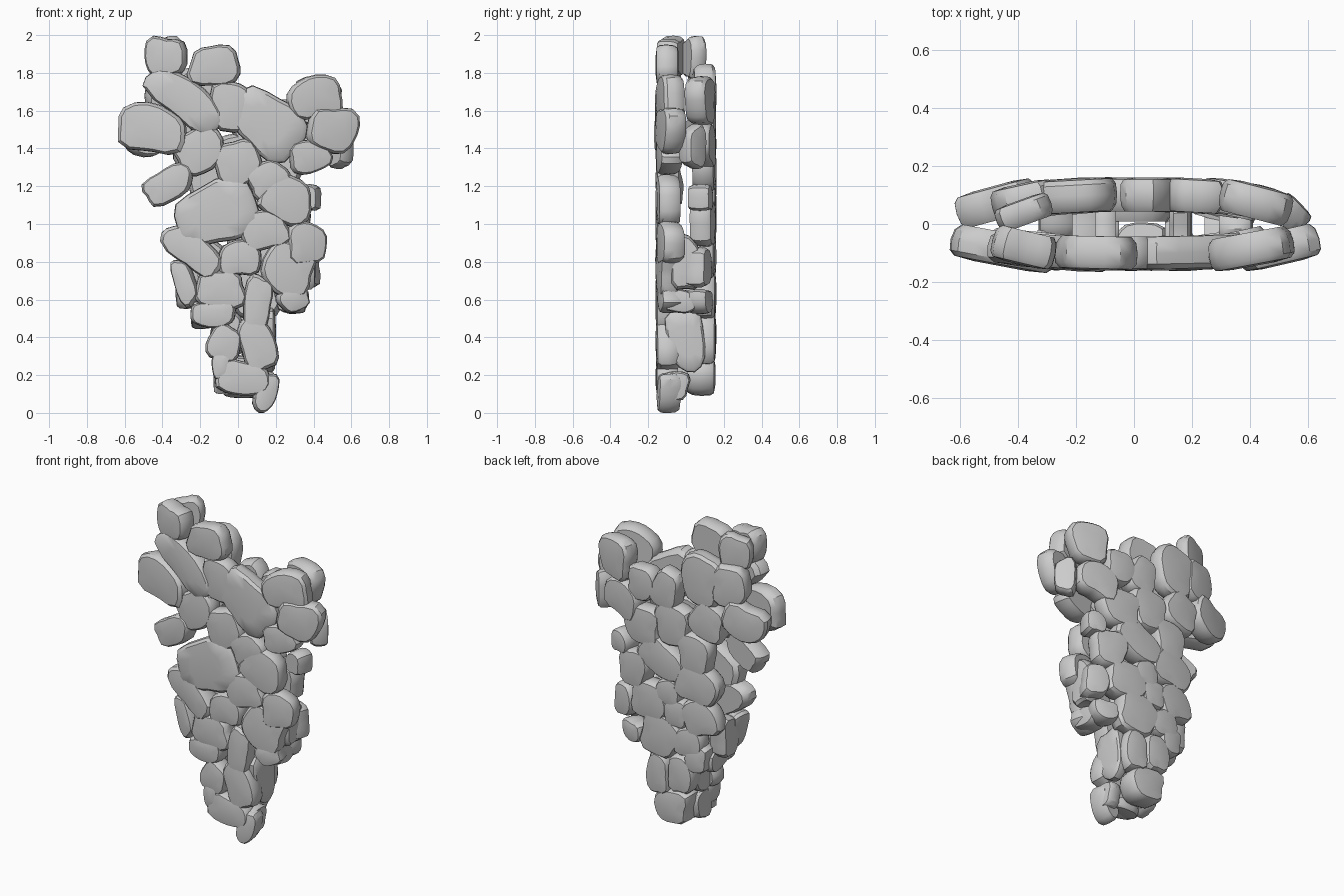
import bpy, bmesh, math, random
from mathutils import Matrix, Vector

cube = bpy.data.objects.get("Cube")
if cube:
    bpy.data.objects.remove(cube, do_unlink=True)

random.seed(7)
grey = bpy.data.materials.new("stone_grey")
grey.use_nodes = True
colour = (0.6, 0.6, 0.6, 1)
grey.diffuse_color = colour
grey.node_tree.nodes["Principled BSDF"].inputs["Base Color"].default_value = colour

SIDES = 18
# Cross-section of a pebble: outline scale, depth (outer face first)
RINGS = [(0.5, 1), (0.88, 0.9), (0.98, 0.62), (1, 0), (0.96, -0.6), (0.84, -0.95)]


def stone(name, x, y, z, wide, tall, tilt, yaw, thick=0.12, lean=0):
    """One flat worn stone with an irregular rounded outline."""
    phases = [random.uniform(0, math.tau) for _ in range(3)]
    outline = []
    for i in range(SIDES):
        a = math.tau * i / SIDES
        c, s = math.cos(a), math.sin(a)
        r = (abs(c) ** 3.4 + abs(s) ** 3.4) ** (-1 / 3.4)
        r *= 1 + 0.05 * math.sin(2 * a + phases[0]) + 0.06 * math.sin(3 * a + phases[1]) \
            + 0.035 * math.sin(5 * a + phases[2])
        outline.append(Vector((r * c, 0, r * s)))
    # Fit the outline to the wanted size
    for axis, size in ((0, wide), (2, tall)):
        low = min(p[axis] for p in outline)
        high = max(p[axis] for p in outline)
        for p in outline:
            p[axis] = ((p[axis] - low) / (high - low) - 0.5) * size
    bm = bmesh.new()
    loops = [[bm.verts.new((p.x * k, -d * thick / 2, p.z * k)) for p in outline]
             for k, d in RINGS]
    for upper, lower in zip(loops, loops[1:]):
        for i in range(SIDES):
            j = (i + 1) % SIDES
            bm.faces.new((upper[i], lower[i], lower[j], upper[j]))
    bm.faces.new(loops[0])
    bm.faces.new(loops[-1][::-1])
    bmesh.ops.recalc_face_normals(bm, faces=bm.faces)
    turn = (Matrix.Rotation(yaw, 4, "Z") @ Matrix.Rotation(math.radians(lean), 4, "X")
            @ Matrix.Rotation(-math.radians(tilt), 4, "Y"))
    bm.transform(Matrix.Translation((x, y, z)) @ turn)
    mesh = bpy.data.meshes.new(name)
    bm.to_mesh(mesh)
    bm.free()
    mesh.materials.append(grey)
    mesh.shade_smooth()
    mesh.set_sharp_from_angle(angle=math.radians(35))
    obj = bpy.data.objects.new(name, mesh)
    bpy.context.collection.objects.link(obj)


def across(x, z):
    """Place across the shell, -1 to 1; it is widest at the shoulders."""
    return x / min(0.2 + 0.28 * z, 1.22 - 0.4 * z)


def snug(t):
    """Inner stones are a little larger so that they meet."""
    return 1.1 if abs(t) < 0.65 else 1.02


def front(name, x, z, wide, tall, tilt=0):
    t = across(x, z)
    stone("front_" + name, x, -0.1 + 0.035 * abs(t) ** 3, z, wide * snug(t),
          tall * snug(t), tilt, 0.35 * t * abs(t))


def back(name, x, z, wide, tall, tilt=0):
    t = across(x, z)
    stone("back_" + name, x, 0.1 - 0.06 * abs(t) ** 3, z, wide * snug(t),
          tall * snug(t), -tilt, math.pi - 0.45 * t * abs(t))


# Front layer, top to bottom
front("peak_left", x=-.38, z=1.885, wide=.22, tall=.22)
front("peak_right", x=-.13, z=1.84, wide=.26, tall=.2)
front("crown_slanted", x=-.28, z=1.66, wide=.43, tall=.2, tilt=-40)
front("crown_middle", x=-.04, z=1.62, wide=.2, tall=.25)
front("crown_large", x=.15, z=1.53, wide=.39, tall=.29, tilt=-35)
front("crown_right", x=.4, z=1.67, wide=.29, tall=.23, tilt=10)
front("shoulder_left", x=-.45, z=1.51, wide=.37, tall=.26, tilt=-8)
front("shoulder_right", x=.5, z=1.5, wide=.27, tall=.25, tilt=-10)
front("neck_left", x=-.2, z=1.39, wide=.25, tall=.22, tilt=25)
front("neck_middle", x=0, z=1.32, wide=.23, tall=.23, tilt=20)
front("neck_right", x=.38, z=1.36, wide=.23, tall=.18, tilt=15)
front("arm_left", x=-.36, z=1.21, wide=.29, tall=.17, tilt=28)
front("chest_small", x=.16, z=1.24, wide=.21, tall=.17, tilt=30)
front("chest_right", x=.26, z=1.13, wide=.27, tall=.23, tilt=-25)
front("chest_large", x=-.12, z=1.06, wide=.41, tall=.31, tilt=18)
front("belly_middle", x=.14, z=.97, wide=.24, tall=.2, tilt=15)
front("belly_right", x=.36, z=.9, wide=.21, tall=.23)
front("belly_slanted", x=-.24, z=.86, wide=.34, tall=.17, tilt=-40)
front("waist_middle", x=.01, z=.82, wide=.21, tall=.18)
front("waist_right", x=.26, z=.76, wide=.26, tall=.27, tilt=-20)
front("waist_edge", x=-.28, z=.69, wide=.11, tall=.26, tilt=20)
front("hip_left", x=-.09, z=.65, wide=.26, tall=.19)
front("hip_ledge", x=-.13, z=.52, wide=.22, tall=.13)
front("hip_upright", x=.1, z=.57, wide=.14, tall=.3, tilt=-8)
front("hip_right", x=.29, z=.6, wide=.17, tall=.13, tilt=20)
front("stem_left", x=-.07, z=.37, wide=.17, tall=.18, tilt=-20)
front("stem_right", x=.1, z=.37, wide=.18, tall=.29, tilt=22)
front("foot_edge", x=-.09, z=.25, wide=.09, tall=.14)
front("foot_large", x=.03, z=.18, wide=.27, tall=.17, tilt=-12)
front("foot_tip", x=.145, z=.105, wide=.11, tall=.2, tilt=-12)

# Back layer, top to bottom
back("crown_left", x=-.19, z=1.68, wide=.25, tall=.3, tilt=10)
back("crown_edge", x=-.38, z=1.68, wide=.22, tall=.26)
back("crown_right", x=.42, z=1.65, wide=.25, tall=.26)
back("shoulder_small", x=.21, z=1.55, wide=.18, tall=.2)
back("shoulder_middle", x=.05, z=1.56, wide=.18, tall=.23, tilt=15)
back("shoulder_left", x=-.47, z=1.47, wide=.28, tall=.22, tilt=20)
back("shoulder_right", x=.36, z=1.42, wide=.25, tall=.21, tilt=15)
back("neck_left", x=-.24, z=1.43, wide=.23, tall=.22, tilt=20)
back("neck_middle", x=0, z=1.35, wide=.23, tall=.25)
back("neck_right", x=.21, z=1.29, wide=.25, tall=.22)
back("chest_edge", x=.37, z=1.14, wide=.13, tall=.14)
back("chest_left", x=-.15, z=1.2, wide=.21, tall=.24)
back("chest_slanted", x=.07, z=1.11, wide=.32, tall=.2, tilt=30)
back("belly_right", x=.27, z=1, wide=.21, tall=.22)
back("belly_left", x=-.17, z=1.01, wide=.27, tall=.23, tilt=15)
back("belly_middle", x=.03, z=.92, wide=.16, tall=.16)
back("waist_right", x=.16, z=.83, wide=.25, tall=.22)
back("waist_middle", x=-.03, z=.8, wide=.16, tall=.16)
back("waist_left", x=-.19, z=.81, wide=.22, tall=.22, tilt=-20)
back("waist_edge", x=.35, z=.77, wide=.16, tall=.21)
back("hip_large", x=.08, z=.63, wide=.26, tall=.26, tilt=15)
back("hip_small", x=-.11, z=.64, wide=.18, tall=.18)
back("hip_right", x=.29, z=.59, wide=.16, tall=.13)
back("hip_left", x=-.16, z=.54, wide=.14, tall=.16)
back("stem_left", x=-.06, z=.42, wide=.16, tall=.22)
back("stem_right", x=.1, z=.39, wide=.15, tall=.24)

# Edge stones that close the narrow sides between the two layers
RIGHT, LEFT, REAR = math.pi / 2, -math.pi / 2, math.pi
stone("back_peak", -.38, .04, 1.88, .2, .23, 0, REAR + .35, thick=.09)
stone("back_foot", .01, .08, .2, .25, .22, 0, REAR, thick=.15)
stone("side_neck_right", .54, .035, 1.41, .13, .24, 0, REAR - .8, thick=.1)
stone("side_waist_right", .35, 0, .8, .17, .3, 0, RIGHT)
stone("side_hip_right", .3, -.03, .59, .19, .13, -15, RIGHT)
stone("side_stem_right", .16, 0, .38, .2, .34, 8, RIGHT, thick=.08)
stone("side_foot_right", .15, -.06, .14, .17, .16, 0, RIGHT, thick=.09)
stone("side_waist_left", -.27, 0, .68, .16, .26, 0, LEFT)
stone("side_hip_left", -.19, 0, .52, .2, .14, 10, LEFT)
stone("side_stem_left", -.1, 0, .38, .17, .2, 0, LEFT, thick=.08)
stone("side_foot_left", -.09, -.01, .2, .16, .2, 0, LEFT, thick=.08)
stone("underside_foot", .02, -.06, .12, .2, .13, 0, 0, thick=.07, lean=80)
